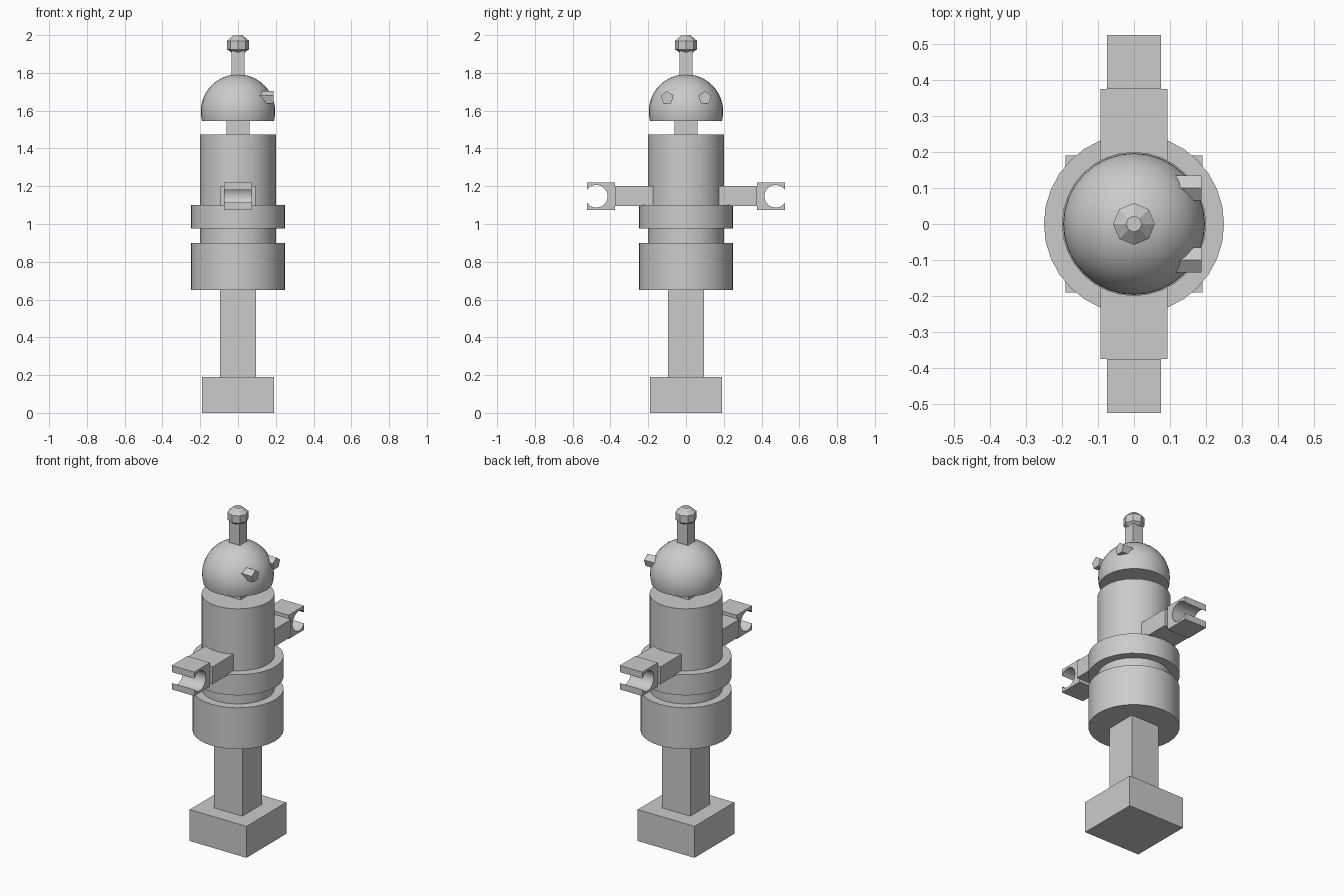
import bpy, bmesh, math
from mathutils import Matrix, Vector

cube = bpy.data.objects.get("Cube")
if cube:
    bpy.data.objects.remove(cube, do_unlink=True)

grey = bpy.data.materials.new("plain_grey")
grey.use_nodes = True
COLOUR = (0.6, 0.6, 0.6, 1)
grey.diffuse_color = COLOUR
grey.node_tree.nodes["Principled BSDF"].inputs["Base Color"].default_value = COLOUR


def finish(name, bm, smooth=False):
    bmesh.ops.recalc_face_normals(bm, faces=bm.faces)
    mesh = bpy.data.meshes.new(name)
    bm.to_mesh(mesh)
    bm.free()
    mesh.materials.append(grey)
    obj = bpy.data.objects.new(name, mesh)
    bpy.context.collection.objects.link(obj)
    if smooth:
        bpy.ops.object.select_all(action='DESELECT')
        obj.select_set(True)
        bpy.context.view_layer.objects.active = obj
        bpy.ops.object.shade_smooth_by_angle(angle=math.radians(30))
    return obj


def box(name, low, high):
    low, high = Vector(low), Vector(high)
    bm = bmesh.new()
    place = Matrix.Translation((low + high) / 2) @ Matrix.Diagonal((high - low).to_4d())
    bmesh.ops.create_cube(bm, size=1, matrix=place)
    return finish(name, bm)


def post(name, half, bottom, top):
    return box(name, (-half, -half, bottom), (half, half, top))


def drum(name, radius, bottom, top):
    bm = bmesh.new()
    bmesh.ops.create_cone(bm, cap_ends=True, segments=32, radius1=radius, radius2=radius,
                          depth=top - bottom, matrix=Matrix.Translation((0, 0, (bottom + top) / 2)))
    return finish(name, bm, smooth=True)


def extrude_x(name, outline, x0, x1):
    """Extrude a (y, z) outline along x."""
    bm = bmesh.new()
    face = bm.faces.new([bm.verts.new((x0, y, z)) for y, z in outline])
    side = bmesh.ops.extrude_face_region(bm, geom=[face])["geom"]
    bmesh.ops.translate(bm, vec=(x1 - x0, 0, 0),
                        verts=[v for v in side if isinstance(v, bmesh.types.BMVert)])
    return finish(name, bm, smooth=True)


# Stand and stacked body
post("foot_block", 0.19, 0, 0.19)
post("leg_post", 0.095, 0.19, 0.65)
drum("hip_drum", 0.25, 0.65, 0.9)
drum("waist", 0.2, 0.9, 0.975)
drum("belt_ring", 0.25, 0.975, 1.1)
drum("torso", 0.2, 1.1, 1.475)
post("neck", 0.06, 1.475, 1.56)

# Domed head, cut flat just below its widest point
bm = bmesh.new()
bmesh.ops.create_uvsphere(bm, u_segments=32, v_segments=24, radius=0.197,
                          matrix=Matrix.Translation((0, 0, 1.595)))
cut = bmesh.ops.bisect_plane(bm, geom=bm.verts[:] + bm.edges[:] + bm.faces[:],
                             plane_co=(0, 0, 1.545), plane_no=(0, 0, -1), clear_outer=True)
bmesh.ops.holes_fill(bm, edges=[e for e in bm.edges if e.is_boundary])
finish("head", bm, smooth=True)

# Antenna with a faceted knob
post("antenna", 0.035, 1.77, 1.915)
bm = bmesh.new()
rings = []
for radius, z in ((0.03, 1.905), (0.058, 1.925), (0.058, 1.97), (0.022, 2.0)):
    rings.append([bm.verts.new((radius * math.cos(i * math.pi / 4),
                                radius * math.sin(i * math.pi / 4), z)) for i in range(8)])
for a, b in zip(rings, rings[1:]):
    for i in range(8):
        j = (i + 1) % 8
        bm.faces.new((a[i], a[j], b[j], b[i]))
bm.faces.new(rings[0])
bm.faces.new(rings[-1])
finish("antenna_knob", bm)

# Five-sided eyes, facing +x
for side, y in (("left", 0.1), ("right", -0.1)):
    angles = [math.radians(90 + 72 * i) for i in range(5)]
    outline = [(y + 0.036 * math.cos(a), 1.668 + 0.036 * math.sin(a)) for a in angles]
    extrude_x(side + "_eye", outline, 0.1, 0.187)

# Arms and open clip hands
CY, CZ, R = 0.475, 1.147, 0.06
INNER, OUTER, LOW, HIGH = 0.375, 0.525, 1.075, 1.22
gap = math.acos((OUTER - CY) / R)
STEPS = 24
for side, s in (("left", 1), ("right", -1)):
    near, far = sorted((s * 0.17, s * INNER))
    box(side + "_arm", (-0.093, near, 1.095), (0.093, far, 1.2))
    arc = [gap + (2 * math.pi - 2 * gap) * i / STEPS for i in range(STEPS + 1)]
    outline = [(OUTER, LOW), (INNER, LOW), (INNER, HIGH), (OUTER, HIGH)]
    outline += [(CY + R * math.cos(a), CZ + R * math.sin(a)) for a in arc]
    extrude_x(side + "_clip_hand", [(s * y, z) for y, z in outline], -0.075, 0.075)
